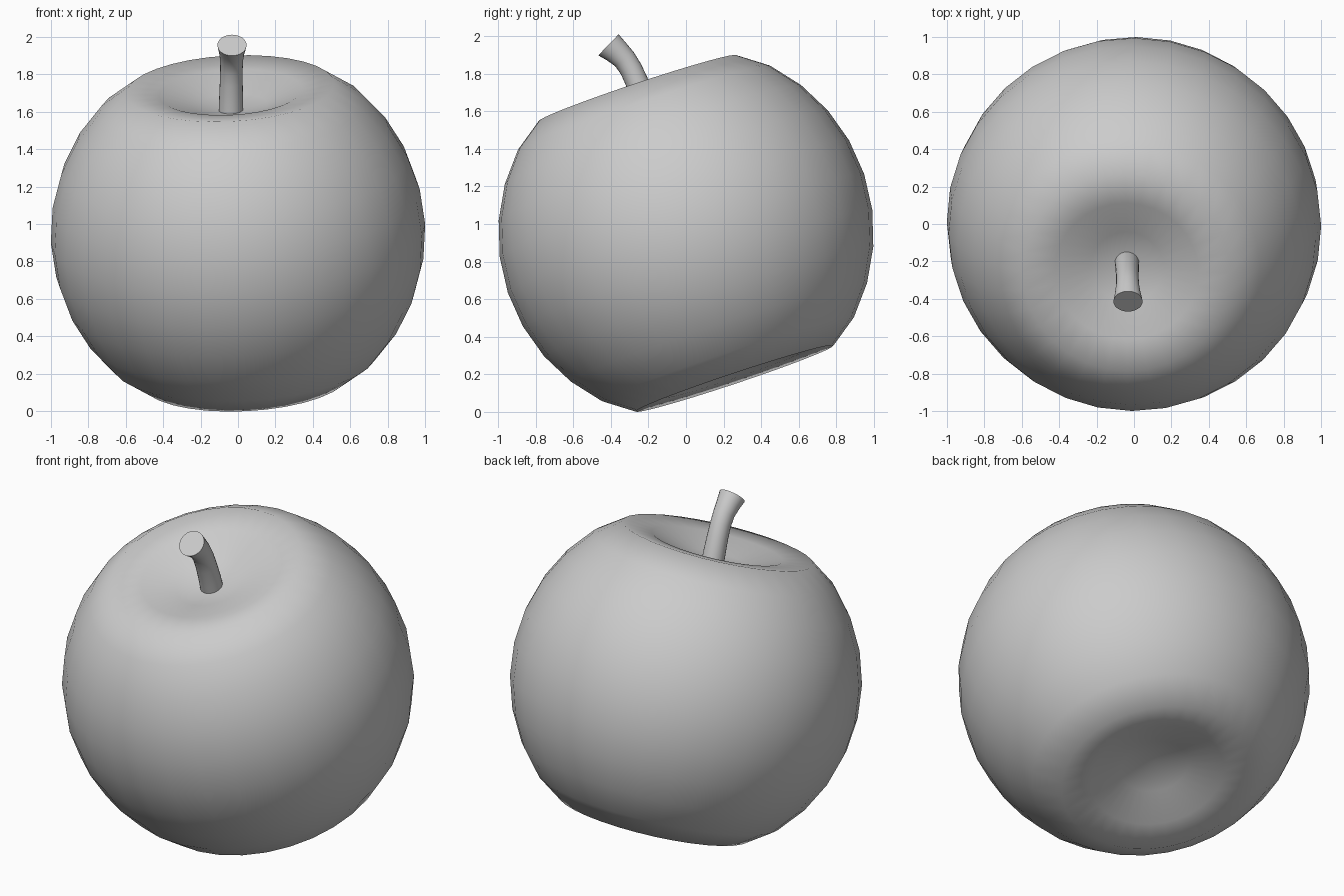
import bpy, bmesh, math
from mathutils import Vector, Matrix

if "Cube" in bpy.data.objects:
    bpy.data.objects.remove(bpy.data.objects["Cube"])


def make_object(name, bm):
    bmesh.ops.recalc_face_normals(bm, faces=bm.faces)
    mesh = bpy.data.meshes.new(name)
    bm.to_mesh(mesh)
    bm.free()
    obj = bpy.data.objects.new(name, mesh)
    bpy.context.collection.objects.link(obj)
    return obj


# Fruit body: sphere whose poles are pressed in, leaning forward
bm = bmesh.new()
bmesh.ops.create_uvsphere(bm, u_segments=32, v_segments=16, radius=1.0)
dimple = {0: 0.68, 1: 0.72, 2: 0.795, 3: 0.816}  # ring index from pole -> height
for v in bm.verts:
    ring = round(math.acos(max(-1, min(1, abs(v.co.z)))) / (math.pi / 16))
    if ring in dimple:
        v.co.z = math.copysign(dimple[ring], v.co.z)
lean = Vector((0, 0, 1)).rotation_difference(Vector((-0.05, -0.316, 0.947)))
bm.transform(Matrix.Translation((0, 0, 0.95)) @ lean.to_matrix().to_4x4())
body = make_object("fruit_body", bm)
body.data.shade_smooth()

# Stem: rings along a bent path (y, z, tilt in degrees, radius)
bm = bmesh.new()
path = [(-0.195, 1.56, 20, 0.066), (-0.225, 1.66, 21, 0.064),
        (-0.262, 1.757, 23, 0.061), (-0.293, 1.825, 28, 0.06),
        (-0.328, 1.878, 37, 0.062), (-0.372, 1.92, 44, 0.069),
        (-0.413, 1.954, 46, 0.078)]
sides = 24
rings = []
for i, (y, z, tilt, r) in enumerate(path):
    rot = Matrix.Rotation(math.radians(tilt), 3, 'X')
    centre = Vector((-0.038 + 0.001 * i, y, z))
    rings.append([bm.verts.new(centre + rot @ Vector((
        r * math.cos(2 * math.pi * k / sides),
        r * math.sin(2 * math.pi * k / sides), 0))) for k in range(sides)])
for a, b in zip(rings, rings[1:]):
    for k in range(sides):
        n = (k + 1) % sides
        bm.faces.new((a[k], a[n], b[n], b[k]))
bm.faces.new(rings[0][::-1])
bm.faces.new(rings[-1])
stem = make_object("stem", bm)
bpy.ops.object.select_all(action='DESELECT')
stem.select_set(True)
bpy.context.view_layer.objects.active = stem
bpy.ops.object.shade_smooth_by_angle(angle=math.radians(40))
